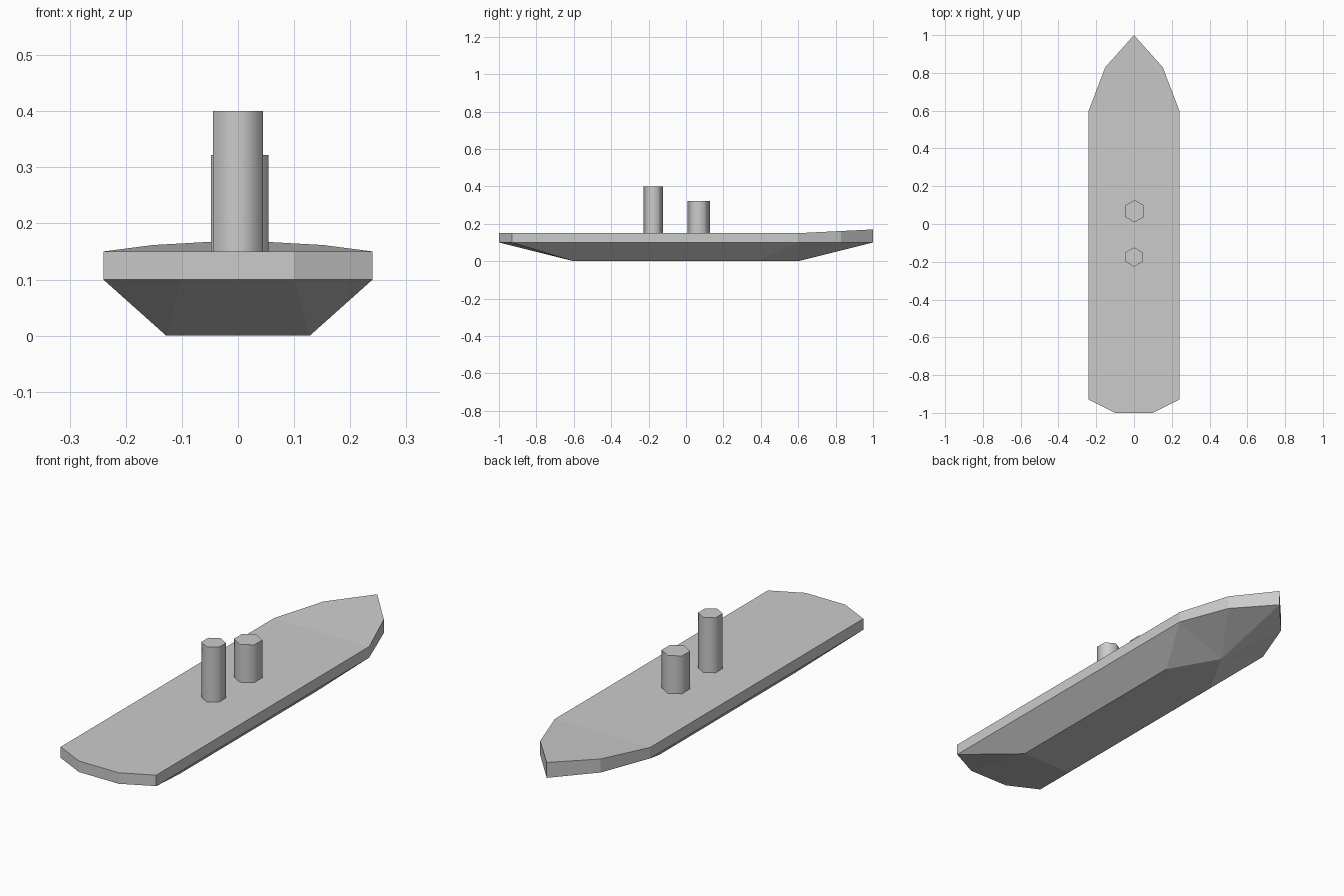
import bpy, bmesh, math

cube = bpy.data.objects.get("Cube")
if cube:
    bpy.data.objects.remove(cube, do_unlink=True)

# Single painted-metal grey
grey = bpy.data.materials.new("plain grey")
grey.use_nodes = True
colour = (0.6, 0.6, 0.6, 1)
grey.diffuse_color = colour
grey.node_tree.nodes["Principled BSDF"].inputs["Base Color"].default_value = colour

# Half outline of the deck, stern to bow, and of the flat keel
HALF = [(0.1, -1), (0.24, -0.93), (0.24, 0.6), (0.152, 0.83), (0, 1)]
KEEL = [(0.128, -0.6), (0.128, 0.375), (0, 0.6)]


def loop(half):
    """Mirror a half outline that ends on the centre line."""
    return half + [(-x, y) for x, y in reversed(half[:-1])]


def sheer(y):
    """Deck height, rising gently over the bow."""
    return 0.15 + max(0, y - 0.6) * 0.05


def build_hull():
    bm = bmesh.new()
    outline = loop(HALF)
    deck = [bm.verts.new((x, y, sheer(y))) for x, y in outline]
    chine = [bm.verts.new((x, y, 0.1)) for x, y in outline]
    keel = [bm.verts.new((x, y, 0)) for x, y in loop(KEEL)]
    n = len(deck)
    # deck plates: flat main deck and sloped foredeck
    bm.faces.new([deck[i] for i in (0, 1, 2, 6, 7, 8)])
    bm.faces.new(deck[2:7])
    bm.faces.new(list(reversed(keel)))
    # vertical side strip
    for i in range(n):
        j = (i + 1) % n
        bm.faces.new((chine[i], chine[j], deck[j], deck[i]))
    # sloping underside, one side and its mirror
    last = len(keel) - 1
    facets = [("k0", "c1", "c0"), ("k0", "k1", "c2", "c1"),
              ("k1", "k2", "c2"), ("k2", "c3", "c2"), ("k2", "c4", "c3")]
    for facet in facets:
        pairs = [(p[0], int(p[1])) for p in facet]
        bm.faces.new([keel[i] if s == "k" else chine[i] for s, i in pairs])
        bm.faces.new([keel[last - i] if s == "k" else chine[n - 1 - i]
                      for s, i in reversed(pairs)])
    bm.faces.new((keel[last], keel[0], chine[0], chine[n - 1]))
    bmesh.ops.recalc_face_normals(bm, faces=bm.faces)
    mesh = bpy.data.meshes.new("hull")
    bm.to_mesh(mesh)
    bm.free()
    mesh.materials.append(grey)
    bpy.context.collection.objects.link(bpy.data.objects.new("hull", mesh))


def build_funnel(name, x, y, radius, top):
    height = top - 0.15
    bpy.ops.mesh.primitive_cylinder_add(
        vertices=6, radius=radius, depth=height,
        location=(x, y, 0.15 + height / 2))
    funnel = bpy.context.object
    funnel.name = name
    funnel.data.materials.append(grey)
    bpy.ops.object.shade_smooth_by_angle(angle=math.radians(65))


build_hull()
build_funnel("aft_funnel", 0, -0.175, 0.051, 0.4)
build_funnel("forward_funnel", 0.003, 0.068, 0.059, 0.322)
